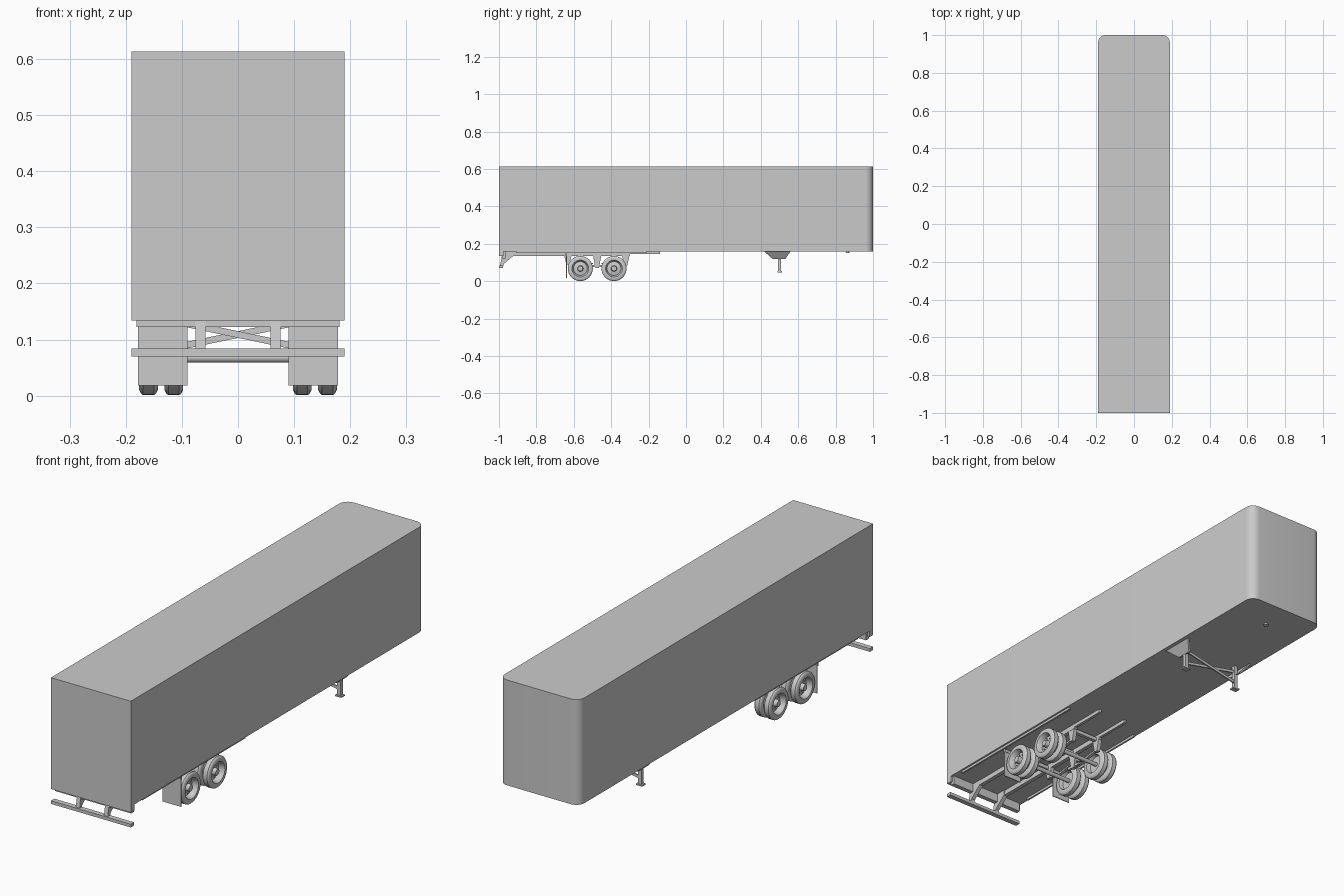
import bpy, bmesh, math
from mathutils import Vector

if "Cube" in bpy.data.objects:
    bpy.data.objects.remove(bpy.data.objects["Cube"])

grey = bpy.data.materials.new("plain grey")
grey.diffuse_color = (0.6, 0.6, 0.6, 1)
grey.use_nodes = True
grey.node_tree.nodes["Principled BSDF"].inputs["Base Color"].default_value = grey.diffuse_color


def finish(bm, name, smooth=False):
    bmesh.ops.recalc_face_normals(bm, faces=bm.faces)
    me = bpy.data.meshes.new(name)
    bm.to_mesh(me)
    bm.free()
    me.materials.append(grey)
    if smooth:
        me.shade_smooth()
        me.set_sharp_from_angle(angle=math.radians(32))
    ob = bpy.data.objects.new(name, me)
    bpy.context.collection.objects.link(ob)
    return ob


def box(name, x, y, z):
    bm = bmesh.new()
    bmesh.ops.create_cube(bm, size=1)
    for v in bm.verts:
        v.co = [(r[0] + r[1]) / 2 + c * (r[1] - r[0]) for r, c in zip((x, y, z), v.co)]
    return finish(bm, name)


def prism(name, points, offset, smooth=False):
    """Extrude a flat polygon along an offset."""
    bm = bmesh.new()
    face = bm.faces.new([bm.verts.new(p) for p in points])
    res = bmesh.ops.extrude_face_region(bm, geom=[face])
    bmesh.ops.translate(bm, vec=offset, verts=[g for g in res["geom"] if isinstance(g, bmesh.types.BMVert)])
    if len(bm.faces) == len(points) + 1:
        bm.faces.new([bm.verts[i] for i in range(len(points))])
    return finish(bm, name, smooth)


def rod(name, a, b, r, sides=16):
    a, b = Vector(a), Vector(b)
    bm = bmesh.new()
    bmesh.ops.create_cone(bm, cap_ends=True, segments=sides, radius1=r, radius2=r, depth=(b - a).length)
    rot = Vector((0, 0, 1)).rotation_difference(b - a).to_matrix()
    for v in bm.verts:
        v.co = rot @ v.co + (a + b) / 2
    return finish(bm, name, True)


def mirror_x(ob):
    m = ob.modifiers.new("mirror", "MIRROR")
    m.use_axis[0] = True
    return ob


# Cargo body with rounded nose corners
R = 0.04
outline = [(-0.19, -1, 0.16), (0.19, -1, 0.16)]
for cx, start in ((0.19 - R, 0), (R - 0.19, 90)):
    for i in range(9):
        a = math.radians(start + 90 * i / 8)
        outline.append((cx + R * math.cos(a), 1 - R + R * math.sin(a), 0.16))
# split explicitly so top and bottom are both closed
bm = bmesh.new()
low = [bm.verts.new(p) for p in outline]
high = [bm.verts.new((p[0], p[1], 0.613)) for p in outline]
bm.faces.new(low)
bm.faces.new(high)
for i in range(len(low)):
    j = (i + 1) % len(low)
    bm.faces.new((low[i], low[j], high[j], high[i]))
finish(bm, "cargo_body", True)

# Rear sill and bumper
box("rear_sill", (-0.19, 0.19), (-1, -0.975), (0.134, 0.161))
box("rear_crossbar", (-0.181, 0.181), (-0.985, -0.965), (0.122, 0.16))
box("rear_bumper", (-0.19, 0.19), (-1, -0.978), (0.07, 0.084))
strut = [(-0.995, 0.078), (-0.978, 0.078), (-0.975, 0.092), (-0.92, 0.138), (-0.92, 0.16), (-0.98, 0.16)]
mirror_x(prism("bumper_strut", [(0.058, y, z) for y, z in strut], (0.018, 0, 0)))

# Under-floor rails and sliding axle frame
mirror_x(box("inner_floor_rail", (0.062, 0.074), (-0.98, -0.14), (0.145, 0.161)))
mirror_x(box("outer_floor_rail", (0.174, 0.182), (-0.91, -0.21), (0.15, 0.161)))
mirror_x(box("axle_frame_rail", (0.059, 0.077), (-0.92, -0.3), (0.136, 0.147)))
for y in (-0.64, -0.475, -0.325):
    box("frame_crossmember", (-0.06, 0.06), (y - 0.008, y + 0.008), (0.134, 0.15))

# Suspension hangers and springs
for y, top, bottom, drop in ((-0.632, 0.02, 0.008, 0.09), (-0.475, 0.022, 0.01, 0.072), (-0.322, 0.02, 0.008, 0.085)):
    pts = [(0.059, y - top, 0.138), (0.059, y + top, 0.138), (0.059, y + bottom, drop), (0.059, y - bottom, drop)]
    mirror_x(prism("spring_hanger", pts, (0.017, 0, 0)))
mirror_x(box("spring_equalizer", (0.062, 0.073), (-0.51, -0.44), (0.076, 0.087)))
for y in (-0.565, -0.385):
    arch = [(-0.068, 0.092), (0, 0.08), (0.068, 0.092), (0.068, 0.098), (0, 0.089), (-0.068, 0.098)]
    mirror_x(prism("leaf_spring", [(0.061, y + p, z) for p, z in arch], (0.013, 0, 0)))

# Axles and dual wheels
AXLE_Z = 0.068
outer_rim = [(0.172, 0), (0.172, 0.013), (0.156, 0.016), (0.151, 0.037), (0.172, 0.042)]
inner_rim = [(0.098, 0.043), (0.115, 0.038), (0.115, 0)]


def tyre(x0, x1):
    return [(x1, 0.045), (x1, 0.058), (x1 - 0.003, 0.064), (x1 - 0.007, 0.067),
            (x0 + 0.007, 0.067), (x0 + 0.003, 0.064), (x0, 0.058), (x0, 0.043)]


profile = outer_rim + tyre(0.143, 0.176) + tyre(0.098, 0.131) + inner_rim[1:]
for y in (-0.565, -0.385):
    rod("axle", (-0.13, y, AXLE_Z), (0.13, y, AXLE_Z), 0.009)
    bm = bmesh.new()
    verts = [bm.verts.new((x, y, AXLE_Z + r)) for x, r in profile]
    edges = [bm.edges.new(e) for e in zip(verts, verts[1:])]
    bmesh.ops.spin(bm, geom=verts + edges, cent=(0, y, AXLE_Z), axis=(1, 0, 0),
                   angle=math.tau, steps=32)
    bmesh.ops.remove_doubles(bm, verts=bm.verts, dist=0.0001)
    mirror_x(finish(bm, "dual_wheel", True))
    # Wheel nuts around the hub
    for i in range(8):
        a = math.tau * i / 8
        p = (y + 0.025 * math.cos(a), AXLE_Z + 0.025 * math.sin(a))
        mirror_x(rod("wheel_nut", (0.152, *p), (0.158, *p), 0.0025, 6))

# Mud flaps
mirror_x(box("mud_flap", (0.09, 0.178), (-0.641, -0.637), (0.018, 0.14)))
mirror_x(box("mud_flap_holder", (0.07, 0.178), (-0.645, -0.635), (0.134, 0.147)))

# Landing gear: slanted bracket, leg, foot and cross braces
bm = bmesh.new()
inner = [bm.verts.new(p) for p in ((0.165, 0.415, 0.161), (0.165, 0.56, 0.161), (0.134, 0.53, 0.118), (0.134, 0.465, 0.118))]
outer = [bm.verts.new(v.co + Vector((0.009, 0, 0))) for v in inner]
bm.faces.new(inner)
bm.faces.new(outer)
for i in range(4):
    j = (i + 1) % 4
    bm.faces.new((inner[i], inner[j], outer[j], outer[i]))
mirror_x(finish(bm, "landing_gear_bracket"))
mirror_x(box("landing_gear_leg", (0.127, 0.143), (0.492, 0.508), (0.052, 0.161)))
mirror_x(box("landing_gear_foot", (0.12, 0.15), (0.488, 0.512), (0.048, 0.054)))
for s in (-1, 1):
    brace = [(-s * 0.135, 0.5, 0.075), (s * 0.135, 0.5, 0.131), (s * 0.135, 0.5, 0.143), (-s * 0.135, 0.5, 0.087)]
    prism("landing_gear_brace", brace, (0, 0.006 * s, 0))

# Coupling pin under the nose
rod("coupling_pin", (0, 0.865, 0.153), (0, 0.865, 0.162), 0.007)
rod("coupling_pin_flange", (0, 0.865, 0.15), (0, 0.865, 0.154), 0.011)
